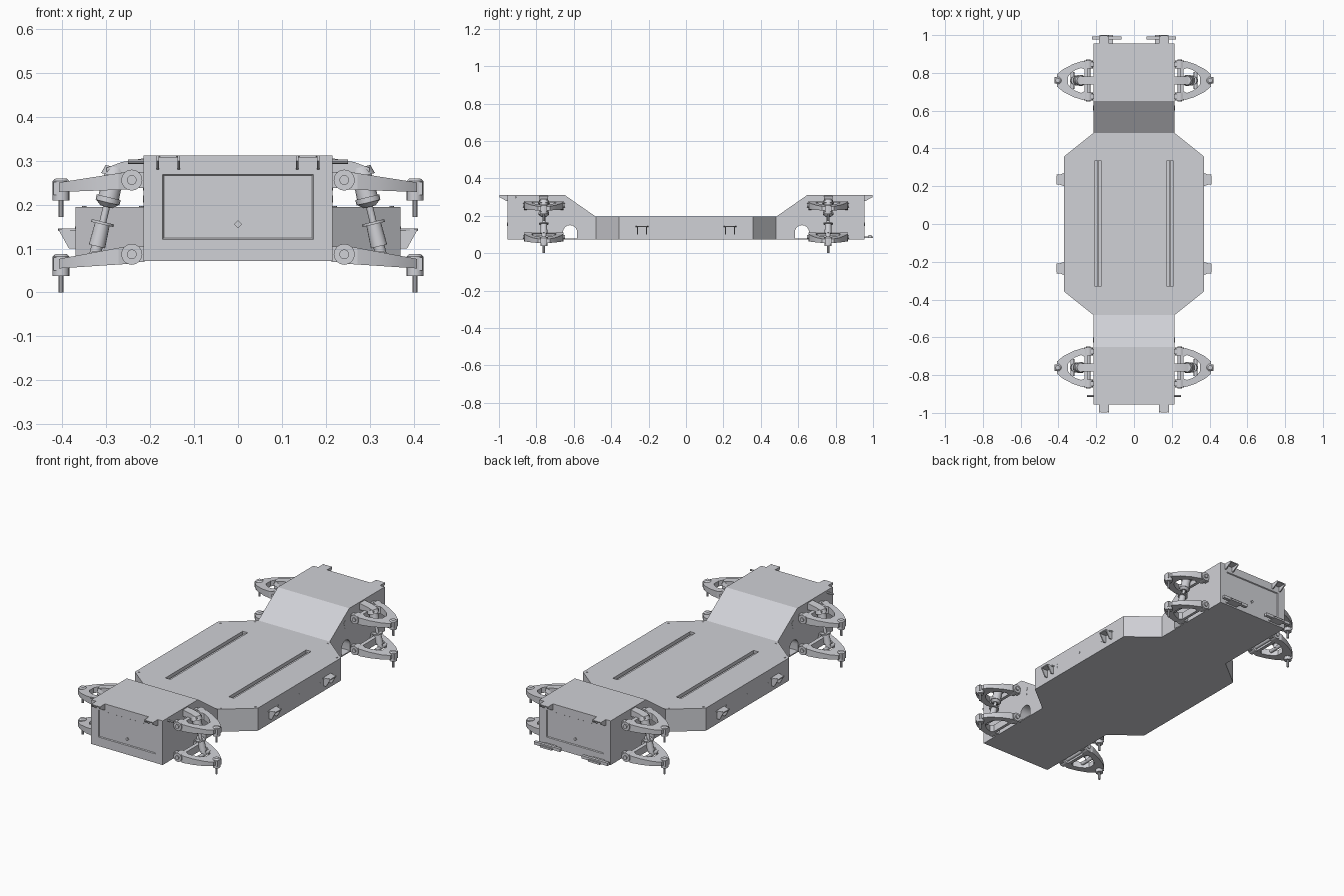
import bpy, bmesh, math
from mathutils import Vector

cube = bpy.data.objects.get("Cube")
if cube:
    bpy.data.objects.remove(cube, do_unlink=True)

GREY = bpy.data.materials.new("light grey metal")
GREY.use_nodes = True
GREY.diffuse_color = (0.63, 0.635, 0.67, 1)
GREY.node_tree.nodes["Principled BSDF"].inputs["Base Color"].default_value = GREY.diffuse_color
AXLE = 0.76
parts = []


def finish(name, bm, mirror=""):
    bmesh.ops.recalc_face_normals(bm, faces=bm.faces)
    mesh = bpy.data.meshes.new(name)
    bm.to_mesh(mesh)
    bm.free()
    ob = bpy.data.objects.new(name, mesh)
    bpy.context.collection.objects.link(ob)
    mesh.materials.append(GREY)
    if mirror:
        mod = ob.modifiers.new("mirror", "MIRROR")
        mod.use_axis = ("x" in mirror, "y" in mirror, False)
        mod.use_mirror_merge = False
    parts.append(ob)
    return ob


def add_prism(bm, pts, axis, a, b):
    """Extrude a flat outline along an axis from a to b."""
    def place(p, t):
        c = list(p)
        c.insert("xyz".index(axis), t)
        return bm.verts.new(c)
    low, high = ([place(p, t) for p in pts] for t in (a, b))
    bm.faces.new(low)
    bm.faces.new(high)
    n = len(pts)
    for i in range(n):
        j = (i + 1) % n
        bm.faces.new((low[i], low[j], high[j], high[i]))


def add_box(bm, x, y, z):
    add_prism(bm, [(x[0], y[0]), (x[1], y[0]), (x[1], y[1]), (x[0], y[1])], "z", *z)


def add_rod(bm, p, q, r1, r2=None, sides=16):
    p, q = Vector(p), Vector(q)
    d = q - p
    mat = d.to_track_quat("Z", "Y").to_matrix().to_4x4()
    mat.translation = (p + q) / 2
    bmesh.ops.create_cone(bm, cap_ends=True, segments=sides, radius1=r1,
                          radius2=r1 if r2 is None else r2, depth=d.length, matrix=mat)


# central spine: raised ends, ramps and arched side openings
half = [(0.955, 0.078), (0.955, 0.312), (0.65, 0.312), (0.482, 0.195), (0.47, 0.14)]
arch = [(0.62 - 0.038 * math.cos(t * math.pi / 8), 0.112 + 0.038 * math.sin(t * math.pi / 8))
        for t in range(9)]
arch = [(0.582, 0.078)] + arch + [(0.658, 0.078)]
side = half + [(-y, z) for y, z in reversed(half)]
side += [(-y, z) for y, z in reversed(arch)] + arch
bm = bmesh.new()
add_prism(bm, side, "x", -0.215, 0.215)
bmesh.ops.recalc_face_normals(bm, faces=bm.faces)
ends = [f for f in bm.faces if abs(f.normal.y) > 0.99 and abs(f.calc_center_median().y) > 0.9]
bmesh.ops.inset_individual(bm, faces=ends, thickness=0.043, use_even_offset=True)
bmesh.ops.inset_individual(bm, faces=ends, thickness=0.003, depth=-0.005, use_even_offset=True)
finish("spine_body", bm)

# wide battery deck with cut corners
quarter = [(0.215, 0.482), (0.37, 0.358)]
right = [(x, -y) for x, y in quarter] + quarter[::-1]
bm = bmesh.new()
add_prism(bm, right + [(-x, -y) for x, y in right], "z", 0.078, 0.195)
deck = finish("battery_deck", bm)

# long channels cut into the deck top
bm = bmesh.new()
for s in (-1, 1):
    add_box(bm, sorted((s * 0.176, s * 0.206)), (-0.33, 0.335), (0.16, 0.22))
cutter = finish("channel_cutter", bm)
parts.remove(cutter)
cutter.hide_render = True
cutter.hide_set(True)
cut = deck.modifiers.new("channels", "BOOLEAN")
cut.operation = "DIFFERENCE"
cut.solver = "EXACT"
cut.object = cutter

# guide rails inside the channels
bm = bmesh.new()
add_box(bm, (0.186, 0.196), (-0.325, 0.33), (0.158, 0.185))
finish("channel_rails", bm, "x")

# continuous floor plate
edge = [(0.215, -0.955)] + right + [(0.215, 0.955)]
bm = bmesh.new()
add_prism(bm, edge + [(-x, -y) for x, y in edge], "z", 0.072, 0.078)
finish("floor_plate", bm)

# bolt heads on the deck and sides
bm = bmesh.new()
for x, y in ((0.35, 0.35), (0.22, 0.46)):
    add_rod(bm, (x, y, 0.194), (x, y, 0.197), 0.005, sides=8)
for y, z, r in ((0.615, 0.245, 0.013), (0.615, 0.213, 0.008)):
    add_rod(bm, (0.213, y, z), (0.2165, y, z), r)
for y, z in ((0, 0.135), (0.18, 0.125), (0.18, 0.145)):
    add_rod(bm, (0.368, y, z), (0.3715, y, z), 0.005, sides=8)
finish("bolt_heads", bm, "xy")

# small latch on each end panel
bm = bmesh.new()
add_rod(bm, (0, 0.945, 0.155), (0, 0.956, 0.155), 0.009, sides=4)
finish("panel_latches", bm, "y")

# body mount brackets on the deck sides
bm = bmesh.new()
for y in (0.208, 0.256):
    add_prism(bm, [(0.37, 0.1), (0.385, 0.1), (0.41, 0.145), (0.37, 0.145)], "y", y, y + 0.006)
add_prism(bm, [(0.37, 0.2), (0.37, 0.27), (0.41, 0.255), (0.41, 0.215)], "z", 0.14, 0.146)
finish("side_brackets", bm, "xy")

# upper bumper brackets at both ends
bm = bmesh.new()
for x in (0.132, 0.18):
    add_prism(bm, [(0.953, 0.28), (0.962, 0.28), (0.998, 0.3), (0.998, 0.312), (0.953, 0.312)],
              "x", x, x + 0.006)
add_prism(bm, [(0.132, 0.953), (0.186, 0.953), (0.178, 0.998), (0.14, 0.998)], "z", 0.307, 0.312)
finish("bumper_brackets", bm, "xy")

# lower rear bars
bm = bmesh.new()
add_box(bm, (0.065, 0.222), (0.976, 0.992), (0.082, 0.098))
add_box(bm, (0.11, 0.18), (0.953, 1.0), (0.08, 0.09))
finish("rear_lower_bars", bm, "x")

# small locating pins near the front corners
bm = bmesh.new()
add_rod(bm, (0.21, -0.91, 0.298), (0.25, -0.91, 0.298), 0.005, sides=8)
finish("front_locating_pins", bm, "x")


def wishbone(name, z_in, z_out):
    """Open A-shaped arm, thick at the pivots and thin at the tip."""
    outer = [(0.245, 0.096), (0.272, 0.103), (0.32, 0.088), (0.375, 0.06), (0.408, 0.032)]
    inner = [(0.262, 0.058), (0.28, 0.066), (0.308, 0.056), (0.335, 0.038), (0.35, 0.018)]
    bm = bmesh.new()
    rings = []
    for line in (outer, inner):
        loop = line + [(x, -y) for x, y in reversed(line)]
        for s in (-1, 1):
            ring = []
            for x, y in loop:
                t = (x - 0.238) / 0.167
                z = z_in + (z_out - z_in) * t + s * (0.021 - 0.01 * t)
                ring.append(bm.verts.new((x, AXLE + y, z)))
            rings.append(ring)
    ol, oh, il, ih = rings
    n = len(ol)
    for a, b in ((ol, oh), (oh, ih), (ih, il), (il, ol)):
        for i in range(n):
            j = (i + 1) % n
            bm.faces.new((a[i], a[j], b[j], b[i]))
    # pivot shaft, bushings and body lugs
    add_rod(bm, (0.242, AXLE - 0.112, z_in), (0.242, AXLE + 0.112, z_in), 0.011)
    for s in (-1, 1):
        y = AXLE + s * 0.085
        add_rod(bm, (0.242, y - 0.021, z_in), (0.242, y + 0.021, z_in), 0.024)
        add_box(bm, (0.213, 0.242), (y - 0.012, y + 0.012), (z_in - 0.018, z_in + 0.018))
    finish(name, bm, "xy")


wishbone("upper_arms", 0.256, 0.24)
wishbone("lower_arms", 0.087, 0.066)

# ball joints with hanging studs at the arm tips
for name, z in (("upper_ball_joints", 0.232), ("lower_ball_joints", 0.06)):
    bm = bmesh.new()
    add_rod(bm, (0.403, AXLE, z - 0.022), (0.403, AXLE, z + 0.022), 0.019)
    add_rod(bm, (0.403, AXLE, z + 0.022), (0.403, AXLE, z + 0.028), 0.019, 0.012)
    add_rod(bm, (0.403, AXLE, z - 0.06), (0.403, AXLE, z - 0.02), 0.006, sides=10)
    add_box(bm, (0.395, 0.42), (AXLE - 0.017, AXLE + 0.017), (z - 0.01, z + 0.02))
    finish(name, bm, "xy")

# leaning dampers between the arms
top, foot = Vector((0.278, AXLE, 0.285)), Vector((0.326, AXLE, 0.085))
bm = bmesh.new()
for a, b, r1, r2 in ((0, 0.1, 0.024, 0.03), (0.1, 0.34, 0.022, 0.024), (0.34, 0.4, 0.028, 0.028),
                     (0.4, 0.45, 0.026, 0.014), (0.45, 0.62, 0.008, 0.008),
                     (0.62, 0.65, 0.026, 0.026), (0.65, 0.9, 0.017, 0.019),
                     (0.9, 1, 0.013, 0.013)):
    add_rod(bm, top.lerp(foot, a), top.lerp(foot, b), r1, r2)
add_rod(bm, (0.326, AXLE - 0.045, 0.085), (0.326, AXLE + 0.045, 0.085), 0.01)
finish("dampers", bm, "xy")

# damper top mounts reaching from the body
bm = bmesh.new()
add_prism(bm, [(0.213, 0.27), (0.3, 0.275), (0.3, 0.284), (0.265, 0.297), (0.213, 0.306)],
          "y", AXLE - 0.022, AXLE + 0.022)
finish("damper_mounts", bm, "xy")

# smooth the round parts, keep edges crisp
bpy.ops.object.select_all(action="DESELECT")
for ob in parts:
    ob.select_set(True)
bpy.context.view_layer.objects.active = parts[0]
bpy.ops.object.shade_smooth_by_angle(angle=math.radians(30))
